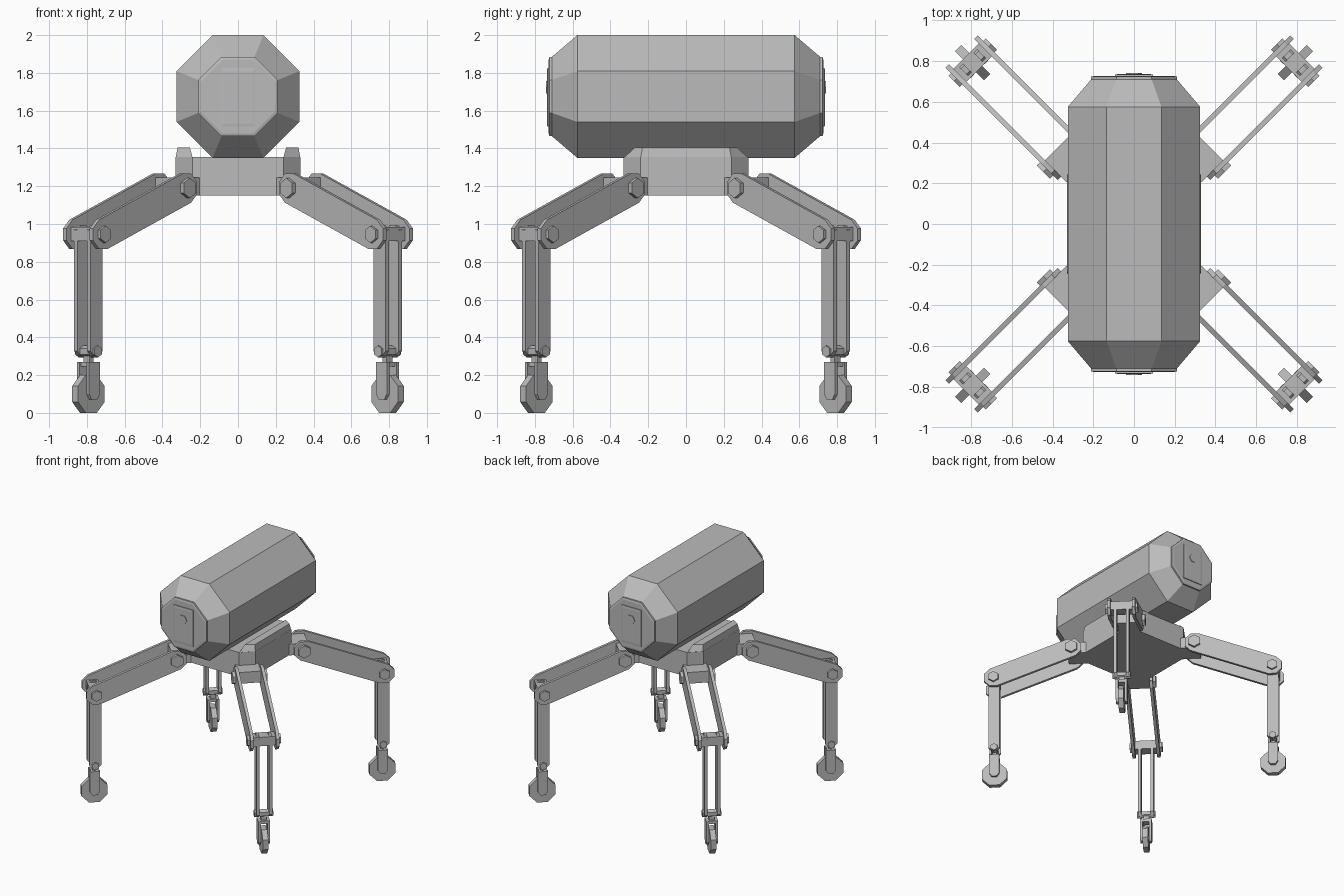
import bpy, bmesh, math
from mathutils import Matrix, Vector

if "Cube" in bpy.data.objects:
    bpy.data.objects.remove(bpy.data.objects["Cube"], do_unlink=True)

grey = bpy.data.materials.new("plain grey")
grey.use_nodes = True
grey.diffuse_color = (0.5, 0.5, 0.5, 1)
grey.node_tree.nodes["Principled BSDF"].inputs["Base Color"].default_value = (0.5, 0.5, 0.5, 1)


def loft(name, rings):
    """Skin a stack of equal-sized rings of points and cap both ends."""
    bm = bmesh.new()
    loops = [[bm.verts.new(p) for p in ring] for ring in rings]
    n = len(loops[0])
    for a, b in zip(loops, loops[1:]):
        for i in range(n):
            j = (i + 1) % n
            bm.faces.new((a[i], a[j], b[j], b[i]))
    bm.faces.new(loops[0])
    bm.faces.new(loops[-1])
    bmesh.ops.recalc_face_normals(bm, faces=bm.faces)
    mesh = bpy.data.meshes.new(name)
    bm.to_mesh(mesh)
    bm.free()
    mesh.materials.append(grey)
    obj = bpy.data.objects.new(name, mesh)
    bpy.context.collection.objects.link(obj)
    return obj


def polygon(radius, sides, turn=0.0, centre=(0, 0)):
    """Regular outline measured to its flats."""
    r = radius / math.cos(math.pi / sides)
    angles = [math.pi * (2 * i + 1) / sides + turn for i in range(sides)]
    return [(centre[0] + r * math.cos(a), centre[1] + r * math.sin(a)) for a in angles]


def rectangle(x0, x1, y0, y1):
    return [(x0, y0), (x1, y0), (x1, y1), (x0, y1)]


def hull(points):
    """Convex outline around a set of 2D points."""
    points = sorted(set(points))

    def chain(pts):
        out = []
        for p in pts:
            while len(out) > 1 and ((out[-1][0] - out[-2][0]) * (p[1] - out[-2][1])
                                    - (out[-1][1] - out[-2][1]) * (p[0] - out[-2][0])) <= 1e-9:
                out.pop()
            out.append(p)
        return out[:-1]
    return chain(points) + chain(points[::-1])


def along_y(name, stations):
    """Loft outlines in the xz plane at given y positions."""
    return loft(name, [[(x, y, z) for x, z in outline] for y, outline in stations])


def plate(name, outline, y0, y1):
    return along_y(name, [(y0, outline), (y1, outline)])


# Tank with tapered ends
axis = (0, 1.675)
along_y("tank", [(y, polygon(r, 8, centre=axis)) for y, r in
                 ((-0.71, 0.21), (-0.575, 0.325), (0.575, 0.325), (0.71, 0.21))])

# End caps: disc, hatch and hexagonal knob
for end, s in (("front", -1), ("back", 1)):
    along_y(end + "_cap", [(s * y, polygon(r, 8, centre=axis)) for y, r in
                           ((0.70, 0.21), (0.723, 0.21), (0.727, 0.195))])
    along_y(end + "_hatch", [(s * y, rectangle(-w, w, 1.67 - h, 1.67 + h)) for y, w, h in
                             ((0.72, 0.093, 0.155), (0.734, 0.093, 0.155), (0.736, 0.076, 0.138))])
    plate(end + "_knob", polygon(0.033, 6, math.pi / 6, (0, 1.725)), s * 0.73, s * 0.741)

# Octagonal base under the tank, with a raised rail along each side
base = [(0.33, -0.24), (0.33, 0.24), (0.24, 0.33), (-0.24, 0.33),
        (-0.33, 0.24), (-0.33, -0.24), (-0.24, -0.33), (0.24, -0.33)]
loft("base", [[(x, y, z) for x, y in base] for z in (1.15, 1.355)])
for side, s in (("left", 1), ("right", -1)):
    low = [(0.24, -0.33), (0.33, -0.24), (0.33, 0.24), (0.24, 0.33)]
    high = [(0.255, -0.27), (0.32, -0.23), (0.32, 0.23), (0.255, 0.27)]
    loft(side + "_rail", [[(s * x, y, 1.35) for x, y in low],
                          [(s * x, y, 1.405) for x, y in high]])

# One leg, laid out along +x: hip, knee, ankle and wheel positions
hip, knee = (0.495, 1.19), (1.12, 0.945)
ankle, hub = (1.12, 0.325), (1.12, 0.10)
thigh = hull(polygon(0.077, 8, centre=hip) + polygon(0.077, 8, centre=knee))
shin = hull(polygon(0.046, 8, centre=(1.12, 0.95)) + polygon(0.046, 8, centre=(1.12, 0.347)))
fork = hull(rectangle(1.08, 1.16, 0.10, 0.27) + [(1.10, 0.07), (1.14, 0.07)])

parts = [
    plate("hip_block", rectangle(0.38, 0.53, 1.15, 1.245), -0.09, 0.09),
    plate("knee_block", rectangle(1.075, 1.165, 0.91, 0.985), -0.09, 0.09),
    plate("ankle_axle", polygon(0.027, 6, 0, ankle), -0.073, 0.073),
    plate("ankle_stem", rectangle(1.105, 1.135, 0.25, 0.33), -0.022, 0.022),
    plate("fork_bridge", rectangle(1.09, 1.15, 0.245, 0.27), -0.04, 0.04),
    plate("wheel", polygon(0.10, 8, 0, hub), -0.022, 0.022),
    plate("wheel_axle", polygon(0.018, 6, 0, hub), -0.045, 0.045),
]
for s, label in ((-1, "inner"), (1, "outer")):
    parts += [
        plate(label + "_thigh", thigh, s * 0.087, s * 0.112),
        plate(label + "_shin", shin, s * 0.037, s * 0.061),
        plate(label + "_fork", fork, s * 0.026, s * 0.046),
        plate(label + "_hip_bolt", polygon(0.046, 6, 0, hip), s * 0.10, s * 0.135),
        plate(label + "_knee_bolt", polygon(0.039, 6, 0, knee), s * 0.10, s * 0.13),
    ]

# Repeat the leg at the four corners
for k, corner in enumerate(("back_left", "back_right", "front_right", "front_left")):
    turn = Matrix.Rotation(math.radians(45 + 90 * k), 4, "Z")
    for part in parts:
        copy = bpy.data.objects.new(corner + "_" + part.name, part.data)
        copy.matrix_world = turn
        bpy.context.collection.objects.link(copy)
for part in parts:
    bpy.data.objects.remove(part, do_unlink=True)
